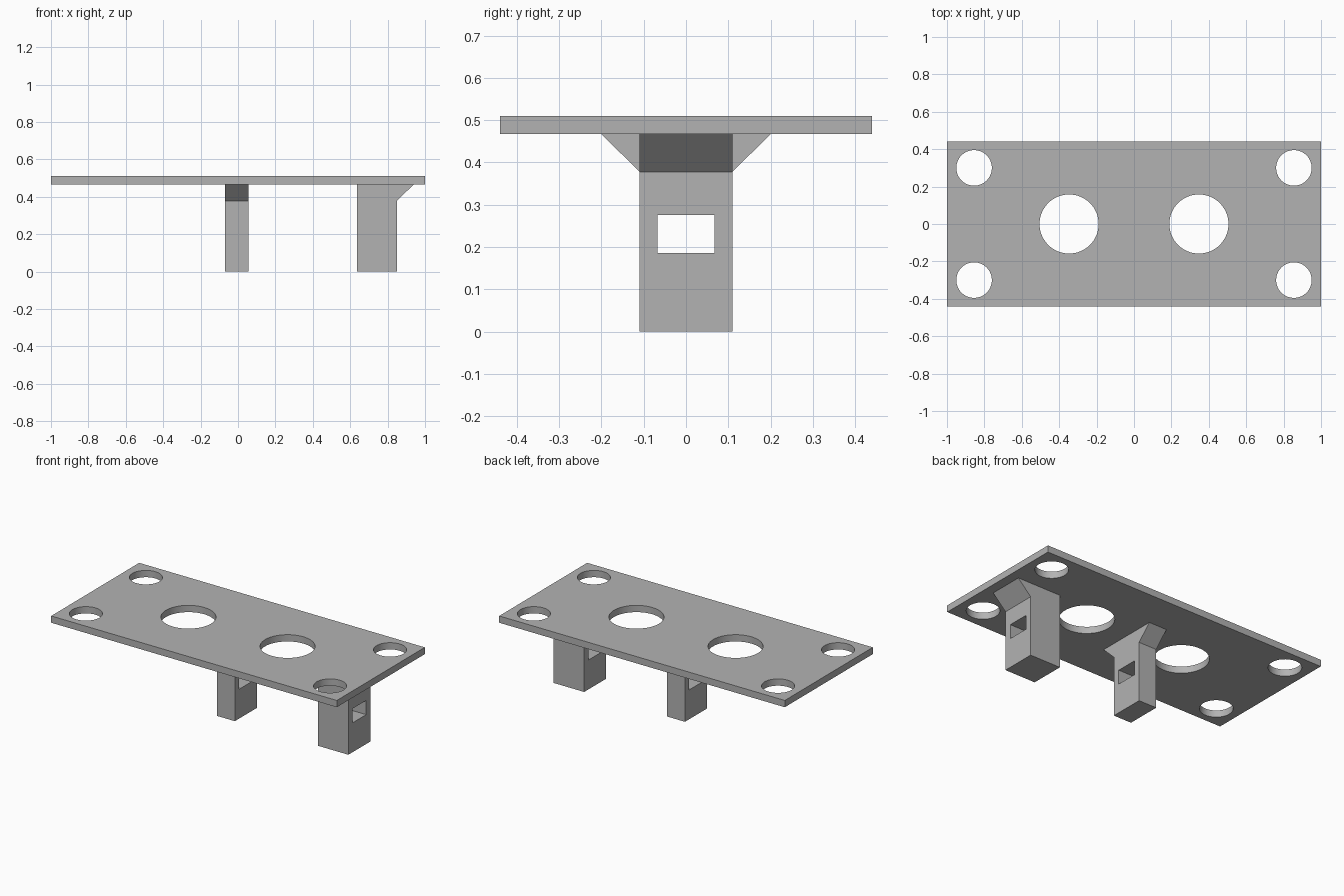
import bpy
import bmesh
from mathutils import Vector

if "Cube" in bpy.data.objects:
    bpy.data.objects.remove(bpy.data.objects["Cube"], do_unlink=True)

PLATE_BOTTOM, PLATE_TOP = 0.467, 0.51
BRACE_BOTTOM = 0.378
LEG_HALF = 0.11

grey = bpy.data.materials.new("plain grey")
grey.use_nodes = True
grey.diffuse_color = (0.45, 0.45, 0.45, 1)
grey.node_tree.nodes["Principled BSDF"].inputs["Base Color"].default_value = grey.diffuse_color


def prism(name, points, depth):
    """Extrude a flat outline along a depth vector into a solid."""
    bm = bmesh.new()
    face = bm.faces.new([bm.verts.new(p) for p in points])
    result = bmesh.ops.extrude_face_region(bm, geom=[face])
    moved = [v for v in result["geom"] if isinstance(v, bmesh.types.BMVert)]
    bmesh.ops.translate(bm, verts=moved, vec=Vector(depth))
    bmesh.ops.recalc_face_normals(bm, faces=bm.faces)
    mesh = bpy.data.meshes.new(name)
    bm.to_mesh(mesh)
    bm.free()
    obj = bpy.data.objects.new(name, mesh)
    bpy.context.collection.objects.link(obj)
    mesh.materials.append(grey)
    return obj


def cut(obj, cutter):
    """Subtract the cutter from the object, then discard it."""
    mod = obj.modifiers.new("cut", "BOOLEAN")
    mod.operation = "DIFFERENCE"
    mod.solver = "EXACT"
    mod.object = cutter
    bpy.context.view_layer.objects.active = obj
    bpy.ops.object.modifier_apply(modifier=mod.name)
    bpy.data.objects.remove(cutter, do_unlink=True)


def cut_hole(obj, x, y, radius):
    bpy.ops.mesh.primitive_cylinder_add(vertices=64, radius=radius, depth=0.3,
                                        location=(x, y, PLATE_TOP))
    cutter = bpy.context.object
    cutter.data.materials.append(grey)
    cut(obj, cutter)


def cut_window(leg):
    outline = [(-2, y, z) for y, z in
               ((-0.068, 0.186), (0.068, 0.186), (0.068, 0.276), (-0.068, 0.276))]
    cut(leg, prism("window_cutter", outline, (4, 0, 0)))


# Top plate with corner holes and two large holes
plate = prism("top_plate",
              [(x, y, PLATE_BOTTOM) for x, y in
               ((-1, -0.44), (1, -0.44), (1, 0.44), (-1, 0.44))],
              (0, 0, PLATE_TOP - PLATE_BOTTOM))
for side in (-1, 1):
    cut_hole(plate, side * 0.347, 0, 0.158)
    for end in (-1, 1):
        cut_hole(plate, side * 0.855, end * 0.3, 0.095)

# Middle leg, flared to both sides under the plate
half = [(LEG_HALF, 0), (LEG_HALF, BRACE_BOTTOM), (0.2, PLATE_BOTTOM)]
outline = half + [(-y, z) for y, z in reversed(half)]
middle_leg = prism("middle_leg", [(-0.07, y, z) for y, z in outline], (0.125, 0, 0))
cut_window(middle_leg)

# End leg, flared towards the end of the plate
outline = [(0.636, 0), (0.85, 0), (0.85, BRACE_BOTTOM),
           (0.94, PLATE_BOTTOM), (0.636, PLATE_BOTTOM)]
end_leg = prism("end_leg", [(x, -LEG_HALF, z) for x, z in outline],
                (0, 2 * LEG_HALF, 0))
cut_window(end_leg)

# Smooth hole walls, crisp edges elsewhere
bpy.ops.object.select_all(action="DESELECT")
plate.select_set(True)
bpy.context.view_layer.objects.active = plate
bpy.ops.object.shade_smooth_by_angle()
